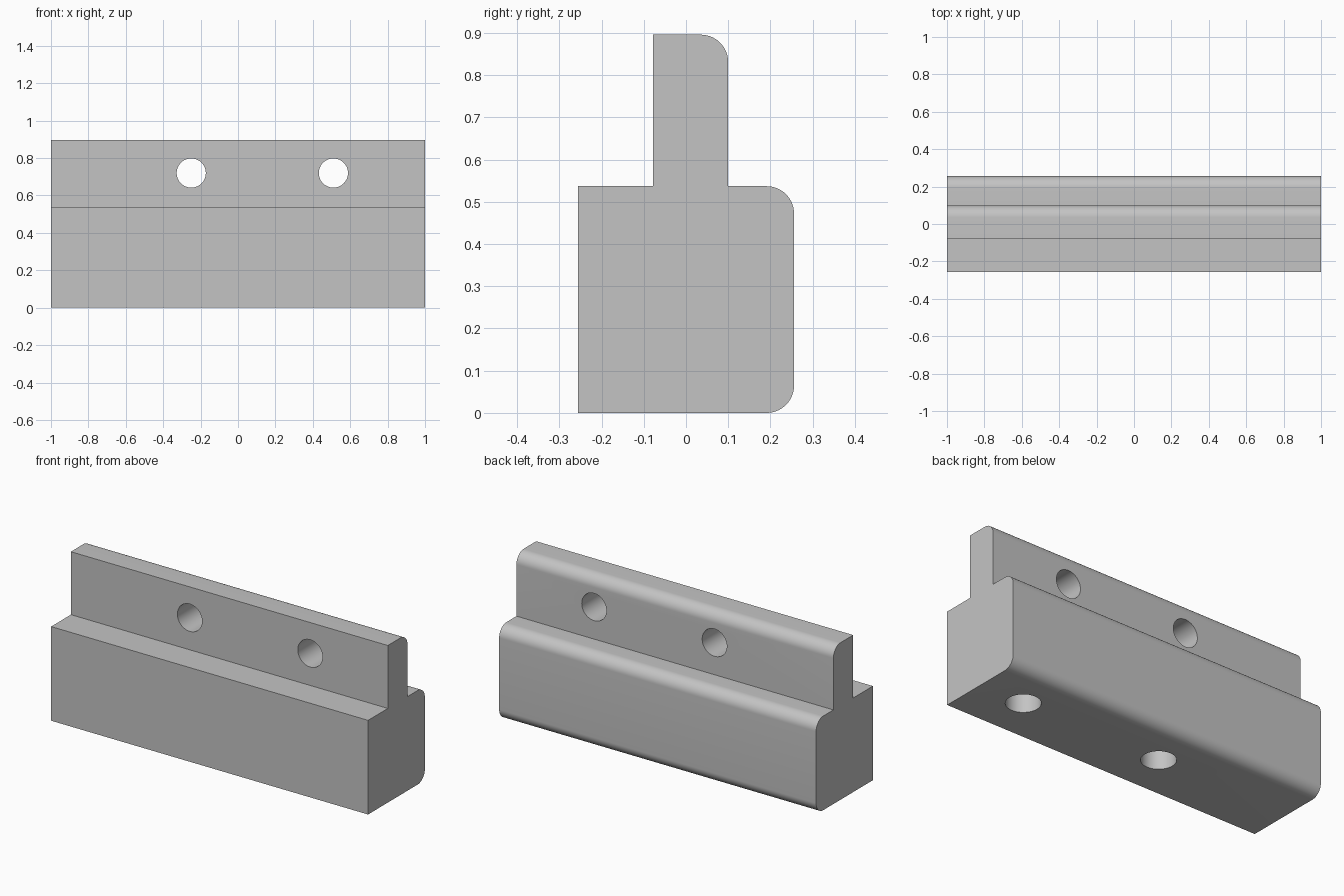
import bpy
import bmesh
from math import cos, sin, pi, radians
from mathutils import Matrix

cube = bpy.data.objects.get("Cube")
if cube:
    bpy.data.objects.remove(cube, do_unlink=True)

grey = bpy.data.materials.new("light_grey")
grey.use_nodes = True
colour = (0.55, 0.55, 0.55, 1)
grey.diffuse_color = colour
grey.node_tree.nodes["Principled BSDF"].inputs["Base Color"].default_value = colour

FILLET = 0.065
HALF_LENGTH = 1.0


def make_object(name, bm):
    bmesh.ops.recalc_face_normals(bm, faces=bm.faces)
    mesh = bpy.data.meshes.new(name)
    bm.to_mesh(mesh)
    bm.free()
    mesh.materials.append(grey)
    obj = bpy.data.objects.new(name, mesh)
    bpy.context.collection.objects.link(obj)
    return obj


def fillet(y, z, start, steps=14):
    """Quarter arc around a centre, running counter-clockwise."""
    angles = [start + pi / 2 * i / steps for i in range(steps + 1)]
    return [(y + FILLET * cos(a), z + FILLET * sin(a)) for a in angles]


def drill(target, location, radius, depth, rotation=None):
    """Cut a round hole with a cylinder centred on location."""
    bm = bmesh.new()
    matrix = Matrix.Translation(location) @ (rotation or Matrix())
    bmesh.ops.create_cone(bm, cap_ends=True, segments=48, radius1=radius,
                          radius2=radius, depth=depth, matrix=matrix)
    cutter = make_object("hole_cutter", bm)
    cutter.hide_render = True
    mod = target.modifiers.new("hole", "BOOLEAN")
    mod.operation = "DIFFERENCE"
    mod.solver = "EXACT"
    mod.object = cutter
    bpy.context.view_layer.objects.active = target
    bpy.ops.object.modifier_apply(modifier=mod.name)
    bpy.data.objects.remove(cutter, do_unlink=True)


# Stepped bar: wide base and narrow tongue, rounded along the back edges
base_y, base_z = 0.256, 0.537
tongue_front, tongue_back, top = -0.078, 0.1, 0.896
profile = [(-base_y, 0)]
profile += fillet(base_y - FILLET, FILLET, -pi / 2)
profile += fillet(base_y - FILLET, base_z - FILLET, 0)
profile += [(tongue_back, base_z)]
profile += fillet(tongue_back - FILLET, top - FILLET, 0)
profile += [(tongue_front, top), (tongue_front, base_z), (-base_y, base_z)]

bm = bmesh.new()
end = bm.faces.new([bm.verts.new((-HALF_LENGTH, y, z)) for y, z in profile])
side = bmesh.ops.extrude_face_region(bm, geom=[end], use_keep_orig=True)
bmesh.ops.translate(bm, vec=(2 * HALF_LENGTH, 0, 0),
                    verts=[v for v in side["geom"] if isinstance(v, bmesh.types.BMVert)])
bar = make_object("stepped_bar", bm)

# Through holes in the tongue
for x in (-0.25, 0.51):
    drill(bar, (x, 0, 0.72), 0.078, 0.8, Matrix.Rotation(pi / 2, 4, "X"))

# Blind holes in the underside
for x in (-0.16, 0.72):
    drill(bar, (x, 0, 0), 0.09, 0.72)

bpy.ops.object.select_all(action="DESELECT")
bar.select_set(True)
bpy.context.view_layer.objects.active = bar
bpy.ops.object.shade_smooth_by_angle(angle=radians(30))
